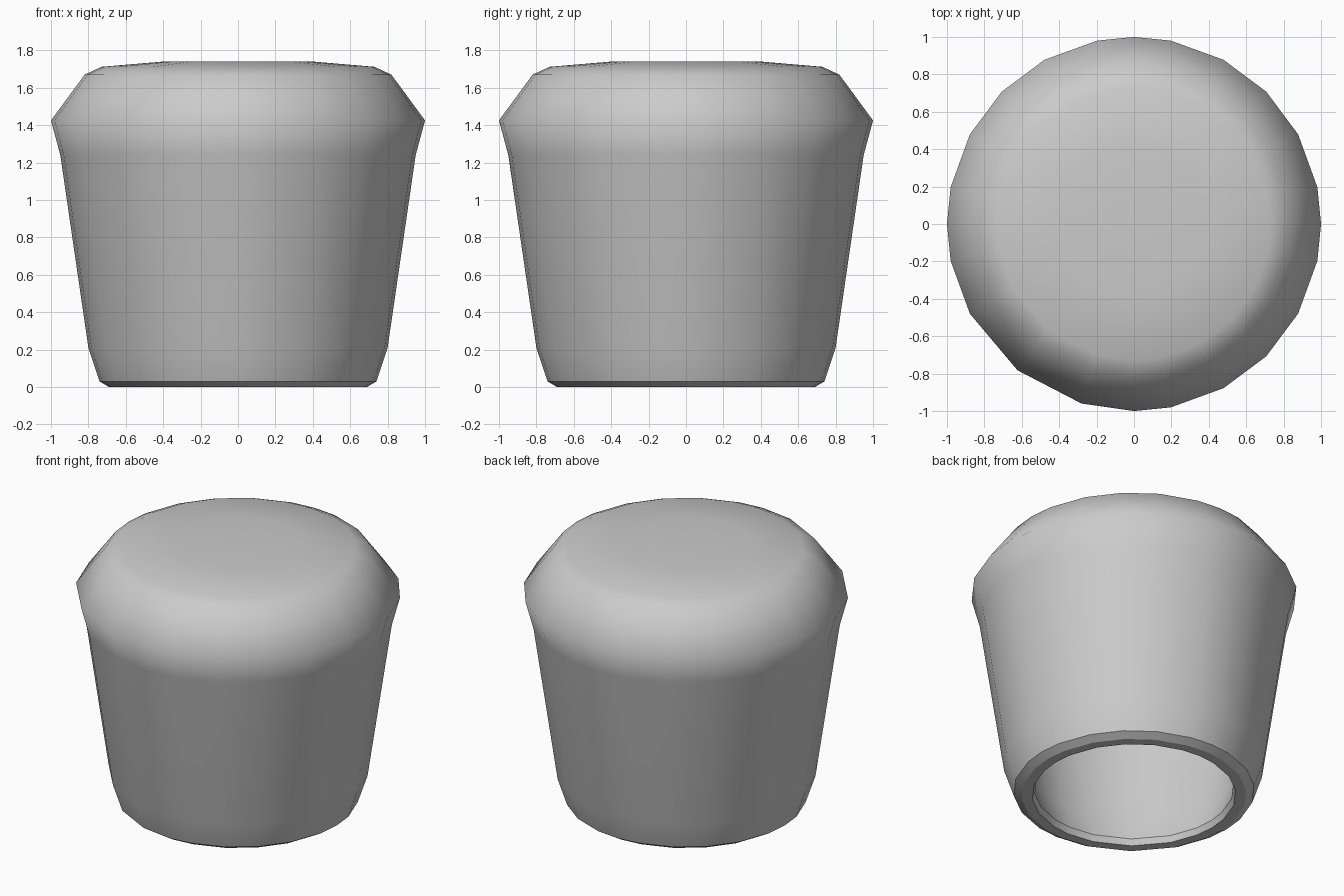
import bpy, bmesh
from math import radians, cos, sin

if "Cube" in bpy.data.objects:
    bpy.data.objects.remove(bpy.data.objects["Cube"])

# Slightly uneven facets around the body
quarter = [0, 11.3, 28.7, 45, 61.3, 78.7]
angles = [radians(q * 90 + a) for q in range(4) for a in quarter
          if not (q == 2 and a > 40)] + [radians(231.5), radians(253.7)]
angles.sort()
n = len(angles)

# Profile (radius, height): outer skin from the crown down, rim, then inner wall up
outer = [(0.40, 1.74), (0.73, 1.712), (0.82, 1.67), (1.0, 1.425),
         (0.95, 1.24), (0.80, 0.21), (0.74, 0.03)]
rim = [(0.69, 0.0), (0.625, 0.0)]
inner = [(0.61, 0.04), (0.67, 0.22), (0.82, 1.24), (0.86, 1.41),
         (0.71, 1.57), (0.38, 1.61)]
profile = outer + rim + inner

bm = bmesh.new()
rings = [[bm.verts.new((r * cos(a), r * sin(a), z)) for a in angles]
         for r, z in profile]
for k in range(len(rings) - 1):
    for i in range(n):
        j = (i + 1) % n
        f = bm.faces.new((rings[k][i], rings[k + 1][i],
                          rings[k + 1][j], rings[k][j]))
        f.smooth = True

# Close crown and cavity ceiling
bm.faces.new(rings[0]).smooth = True
bm.faces.new(rings[-1][::-1]).smooth = True

# Crisp edges around the bottom rim
first = len(outer) - 1
for k in range(first, first + 4):
    for i in range(n):
        bm.edges.get((rings[k][i], rings[k][(i + 1) % n])).smooth = False

bmesh.ops.recalc_face_normals(bm, faces=bm.faces)
mesh = bpy.data.meshes.new("hollow_cap")
bm.to_mesh(mesh)
bm.free()
cap = bpy.data.objects.new("hollow_cap", mesh)
bpy.context.collection.objects.link(cap)
